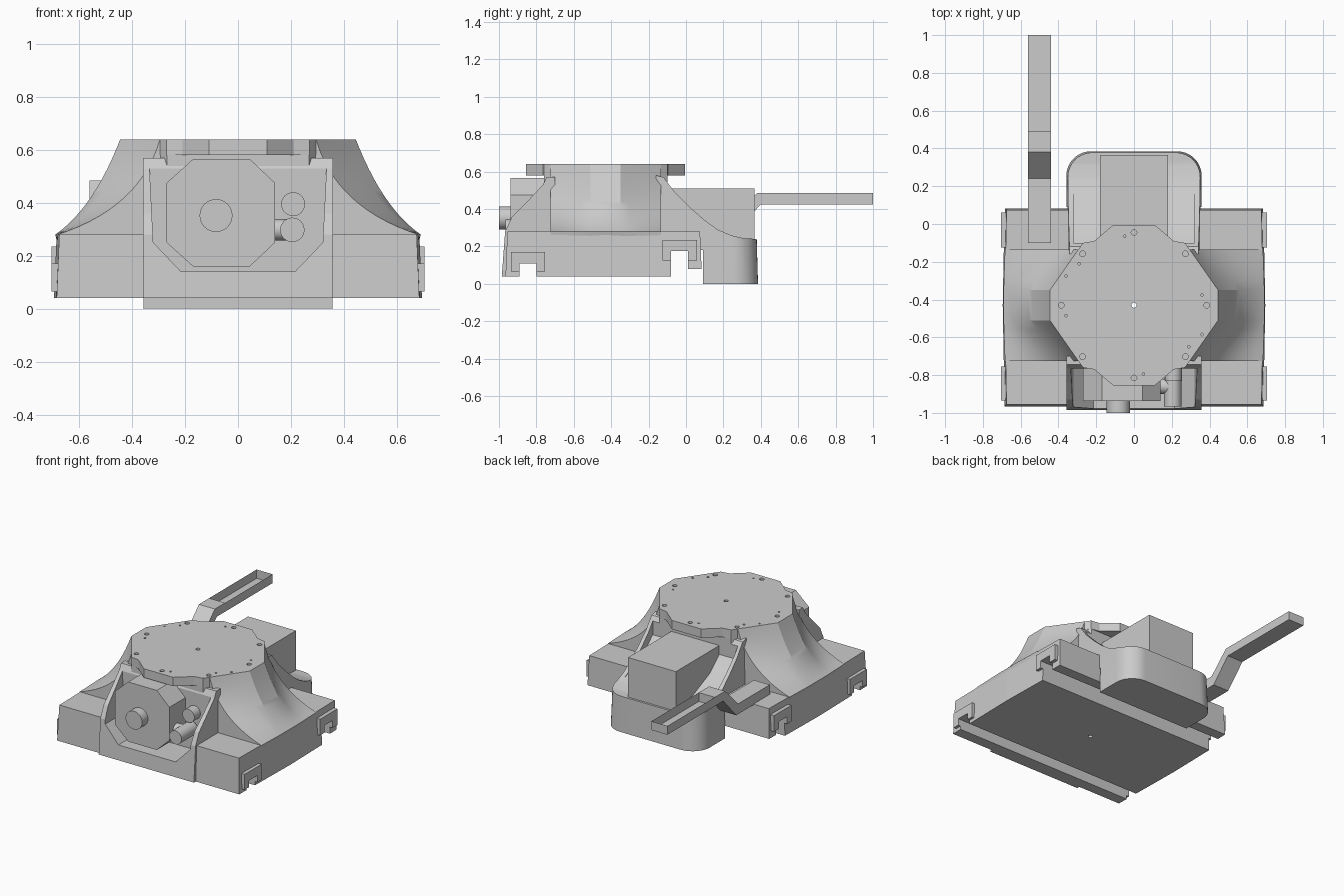
import bpy, bmesh, math
from mathutils import Vector

if "Cube" in bpy.data.objects:
    bpy.data.objects.remove(bpy.data.objects["Cube"])

CY = -0.43  # centre of the turret plate along y


def loft(name, rings, open_top=False):
    """Closed solid through a list of equal-length 3D rings."""
    bm = bmesh.new()
    vr = [[bm.verts.new(p) for p in r] for r in rings]
    n = len(rings[0])
    for a, b in zip(vr, vr[1:]):
        for i in range(n):
            j = (i + 1) % n
            bm.faces.new((a[i], a[j], b[j], b[i]))
    bm.faces.new(vr[0])
    top = bm.faces.new(vr[-1])
    bmesh.ops.recalc_face_normals(bm, faces=bm.faces[:])
    if open_top:
        bmesh.ops.delete(bm, geom=[top], context='FACES_ONLY')
    me = bpy.data.meshes.new(name)
    bm.to_mesh(me)
    bm.free()
    ob = bpy.data.objects.new(name, me)
    bpy.context.collection.objects.link(ob)
    return ob


def prism(name, pts, axis, a, b, **kw):
    """Extrude a 2D outline along an axis from a to b."""
    def p3(p, h):
        return {'x': (h, p[0], p[1]), 'y': (p[0], h, p[1]), 'z': (p[0], p[1], h)}[axis]
    return loft(name, [[p3(p, a) for p in pts], [p3(p, b) for p in pts]], **kw)


def box(name, x0, x1, y0, y1, z0, z1, **kw):
    return prism(name, [(x0, y0), (x1, y0), (x1, y1), (x0, y1)], 'z', z0, z1, **kw)


def circle(u, v, r, n):
    return [(u + r * math.cos(2 * math.pi * i / n), v + r * math.sin(2 * math.pi * i / n))
            for i in range(n)]


def rod(name, u, v, r, axis, a, b, n=32):
    ob = prism(name, circle(u, v, r, n), axis, a, b)
    smooth(ob, 30)
    return ob


def activate(ob):
    bpy.ops.object.select_all(action='DESELECT')
    ob.select_set(True)
    bpy.context.view_layer.objects.active = ob


def smooth(ob, deg):
    activate(ob)
    bpy.ops.object.shade_smooth_by_angle(angle=math.radians(deg))


def boolean(targets, cutter, op='DIFFERENCE'):
    cutter.hide_render = True
    for ob in targets:
        activate(ob)
        m = ob.modifiers.new("cut", 'BOOLEAN')
        m.operation, m.solver, m.object = op, 'EXACT', cutter
        bpy.ops.object.modifier_apply(modifier=m.name)
    bpy.data.objects.remove(cutter)


def mirror_x(ob):
    activate(ob)
    m = ob.modifiers.new("mirror", 'MIRROR')
    bpy.ops.object.modifier_apply(modifier=m.name)


def four_way(quarter):
    """Complete an outline mirrored in x and around CY; quarter runs from x to y."""
    q = quarter
    return ([(x, CY + d) for x, d in q] + [(-x, CY + d) for x, d in reversed(q)]
            + [(-x, CY - d) for x, d in q] + [(x, CY - d) for x, d in reversed(q)])


# Tapered base slab
def base_ring(s, z):
    return [(-.685 + s, -.965 + s, z), (.685 - s, -.965 + s, z), (.695 - s, CY, z),
            (.685 - s, .085 - s, z), (-.685 + s, .085 - s, z), (-.695 + s, CY, z)]


base = loft("base", [base_ring(0, .04), base_ring(.01, .28)])

# Cross channels under the base
boolean([base], box("channel_front", -1, 1, -.89, -.80, -.1, .11))
boolean([base], box("channel_rear", -1, 1, -.08, .01, -.1, .175))
boolean([base], box("rear_step", -1, 1, 0.0, .2, -.1, .08))

# Central core and top plate with tabs
core = prism("core", four_way([(.44, .08), (.268, .33)]), 'z', .2, .6)
plate = prism("top_plate", four_way([(.445, .08), (.27, .33), (.21, .34), (.11, .425)]),
              'z', .58, .64)


# Concave flares on both sides
def flare_ring(d):
    k = max(0, abs(d) - .08)
    xt = .445 - .7 * k
    c = xt * 1.17 + .025
    pts = []
    for i in range(15):
        t = i / 14
        x = (1 - t) ** 2 * xt + 2 * t * (1 - t) * c + t * t * (.683 + .01 * (1 - abs(d) / .3))
        z = (1 - t) ** 2 * .64 + 2 * t * (1 - t) * .38 + t * t * .28
        pts.append((x, CY + d, z))
    return pts + [(.67, CY + d, .2), (.1, CY + d, .2), (.1, CY + d, .6), (xt - .01, CY + d, .6)]


flare = loft("side_flares", [flare_ring(d) for d in
                             (-.295, -.24, -.18, -.13, -.08, .08, .13, .18, .24, .295)])
mirror_x(flare)
smooth(flare, 25)

# Front skirt with a chamfered recess
skirt = prism("front_skirt", [(-.70, .12), (-.70, .57), (-.745, .57), (-.765, .53), (-.84, .45),
                              (-.93, .36), (-.967, .28), (-.985, .04), (-.90, .04), (-.90, .12)],
              'x', -.358, .358)
recess = prism("recess", [(-.215, .14), (.215, .14), (.32, .25), (.335, .55), (.30, .7),
                          (-.30, .7), (-.335, .55), (-.32, .25)], 'y', -1.2, -.765)
boolean([skirt, base], recess)


# Rear body: rounded plan trimmed by a sloping side profile
def rear_ring(s, z):
    x, y, r = .358 - s, .385 - s, .13
    arc = [(x - r + r * math.cos(a), y - r + r * math.sin(a), z)
           for a in [math.pi / 2 * i / 10 for i in range(11)]]
    return ([(-x, -.3, z), (x, -.3, z)] + arc + [(-p[0], p[1], z) for p in reversed(arc)])


rear = loft("rear_body", [rear_ring(0, 0), rear_ring(.02, .7)])
trim = prism("rear_trim", [(.09, -.1), (.09, .18), (-.16, .18), (-.16, .58), (-.12, .57),
                           (-.06, .49), (.02, .41), (.10, .34), (.17, .29), (.24, .26),
                           (.31, .243), (.5, .235), (.5, -.1)], 'x', -.6, .6)
boolean([rear], trim, 'INTERSECT')
boolean([rear], prism("rear_recess", [(-.10, .8), (-.10, .45), (0, .36), (.2, .272), (.3, .8)],
                      'x', -.32, .32))
smooth(rear, 20)
box("rear_housing", -.18, .18, -.2, .365, .2, .51)

# Bolt holes, pin holes and centre hole
for i in range(8):
    a = math.pi / 4 * i
    boolean([plate], prism("hole", circle(.385 * math.cos(a), CY + .385 * math.sin(a), .015, 16),
                           'z', .605, .7))
for x, y in [(-.05, -.065), (-.29, -.21), (-.36, -.275), (.36, -.375)]:
    for s in (1, -1):
        boolean([plate], prism("hole", circle(s * x, CY + s * (y - CY), .007, 10), 'z', .605, .7))
boolean([plate, core, base], prism("hole", circle(0, CY, .014, 16), 'z', -.1, .8))

# Rail clips at the four corners
for name, y0, y1, z0, z1, n0, n1, nz in [("front_clips", -.935, -.755, .065, .17, -.89, -.80, .11),
                                         ("rear_clips", -.125, .06, .125, .235, -.08, .01, .175)]:
    mirror_x(prism(name, [(y0, z0), (n0, z0), (n0, nz), (n1, nz), (n1, z0), (y1, z0),
                          (y1, z1), (y0, z1)], 'x', .62, .705))

# Front sensor block and its rods
prism("front_block", [(-.17, .16), (.045, .16), (.14, .25), (.14, .475), (.045, .565),
                      (-.17, .565), (-.27, .475), (-.27, .25)], 'y', -.937, -.72)
rod("front_knob", -.083, .352, .062, 'y', -1.0, -.9)
rod("upper_rod", .208, .395, .045, 'y', -.83, -.72)
rod("lower_rod", .205, .298, .046, 'y', -.965, -.79)
rod("link_rod", -.86, .298, .04, 'x', .12, .205)

# Rear arm with an open tray at its end
prism("arm", [(-.10, .275), (.26, .275), (.40, .425), (.49, .425), (.49, .485), (.38, .485),
              (.24, .345), (-.10, .345)], 'x', -.56, -.44)
box("arm_tray", -.56, -.44, .49, 1.0, .425, .485, open_top=True)
